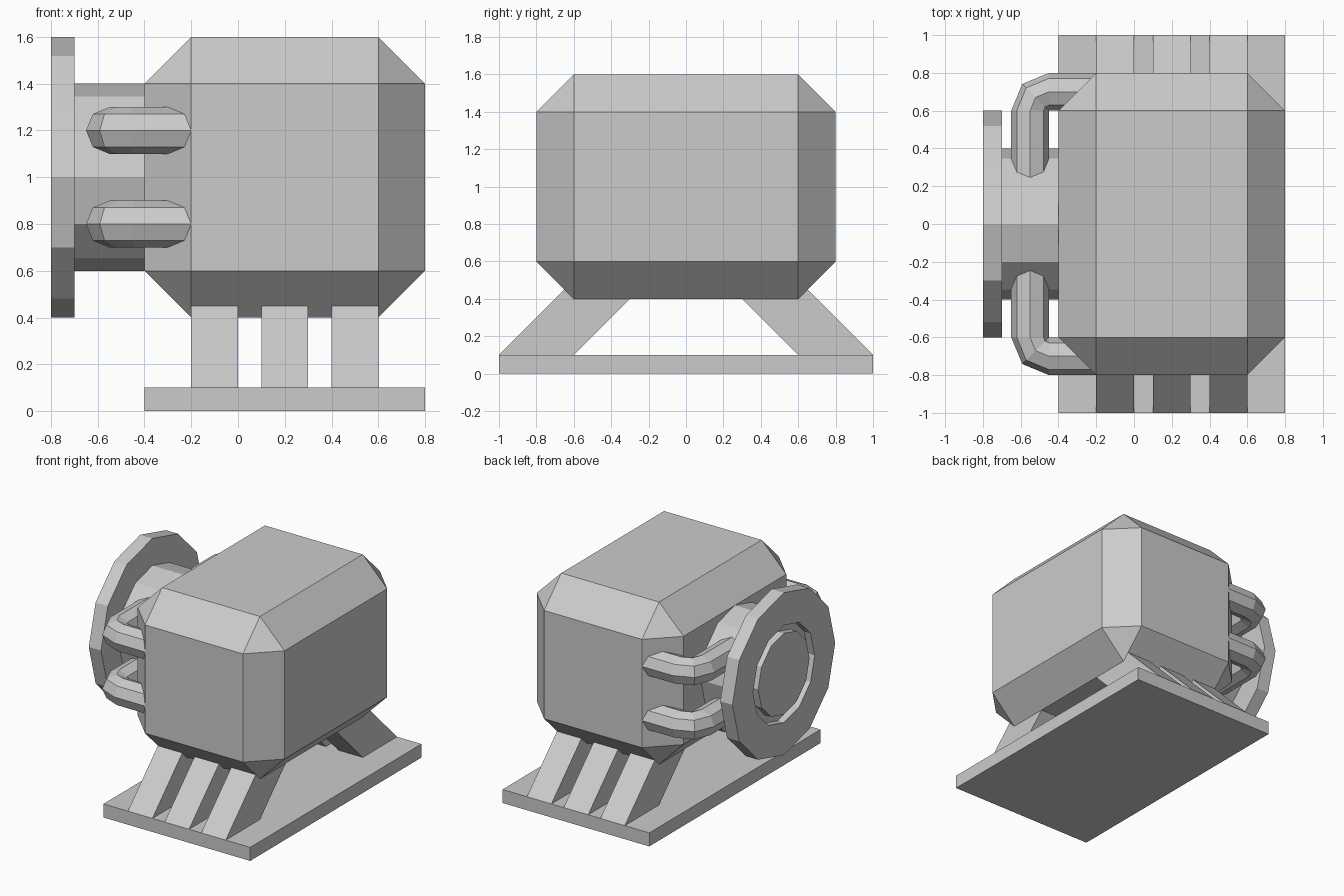
import bpy, bmesh
from math import sin, cos, pi
from mathutils import Vector

if "Cube" in bpy.data.objects:
    bpy.data.objects.remove(bpy.data.objects["Cube"])


def finish(name, bm, mirror_y=False):
    bmesh.ops.remove_doubles(bm, verts=bm.verts, dist=1e-5)
    bmesh.ops.recalc_face_normals(bm, faces=bm.faces)
    me = bpy.data.meshes.new(name)
    bm.to_mesh(me)
    bm.free()
    ob = bpy.data.objects.new(name, me)
    bpy.context.collection.objects.link(ob)
    if mirror_y:
        mod = ob.modifiers.new("mirror", 'MIRROR')
        mod.use_axis = (False, True, False)
        mod.use_mirror_merge = False
    return ob


def box(name, lo, hi, bevel=0):
    bm = bmesh.new()
    bmesh.ops.create_cube(bm, size=1)
    for v in bm.verts:
        v.co = [(a + b) / 2 + c * (b - a) for a, b, c in zip(lo, hi, v.co)]
    if bevel:
        bmesh.ops.bevel(bm, geom=bm.edges[:], offset=bevel, segments=1,
                        profile=0.5, affect='EDGES')
    return finish(name, bm)


def loft(name, rings, mirror_y=False):
    """Skin a list of equal-length rings and cap both ends."""
    bm = bmesh.new()
    rows = [[bm.verts.new(p) for p in r] for r in rings]
    n = len(rows[0])
    for a, b in zip(rows, rows[1:]):
        for i in range(n):
            j = (i + 1) % n
            bm.faces.new((a[i], a[j], b[j], b[i]))
    bm.faces.new(rows[0])
    bm.faces.new(rows[-1])
    return finish(name, bm, mirror_y)


def ring(centre, u, v, r, n):
    c, u, v = Vector(centre), Vector(u), Vector(v)
    return [c + r * (u * cos(2 * pi * i / n) + v * sin(2 * pi * i / n))
            for i in range(n)]


# Base plate and chamfered motor housing
box("base_plate", (-0.4, -1, 0), (0.8, 1, 0.1))
box("housing", (-0.4, -0.8, 0.4), (0.8, 0.8, 1.6), bevel=0.2)

# Three slanted struts per side
for k, x in enumerate((-0.2, 0.1, 0.4)):
    profile = [(-1, 0.1), (-0.6, 0.1), (-0.2, 0.5), (-0.6, 0.5)]
    loft(f"strut_{k + 1}",
         [[(x + dx, y, z) for y, z in profile] for dx in (0, 0.2)], True)

# Twelve-sided port with flange, ring groove and central plug
port = [(-0.4, 0.4), (-0.7, 0.4), (-0.7, 0.6), (-0.8, 0.6),
        (-0.8, 0.36), (-0.75, 0.36), (-0.75, 0.3), (-0.8, 0.3)]
loft("flanged_port",
     [ring((x, 0, 1), (0, 1, 0), (0, 0, 1), r, 12) for x, r in port])

# Octagonal elbow tubes from the housing into the port
Z = (0, 0, 1)
for k, z in enumerate((0.8, 1.2)):
    rings = [ring((-0.2, 0.7, z), (0, 1, 0), Z, 0.1, 8)]
    for a in (pi / 2, 3 * pi / 4, pi):
        u = Vector((cos(a), sin(a), 0))
        rings.append(ring(Vector((-0.45, 0.6, z)) + 0.1 * u, u, Z, 0.1, 8))
    rings.append(ring((-0.55, 0.2, z), (-1, 0, 0), Z, 0.1, 8))
    loft(f"elbow_tube_{k + 1}", rings, True)
